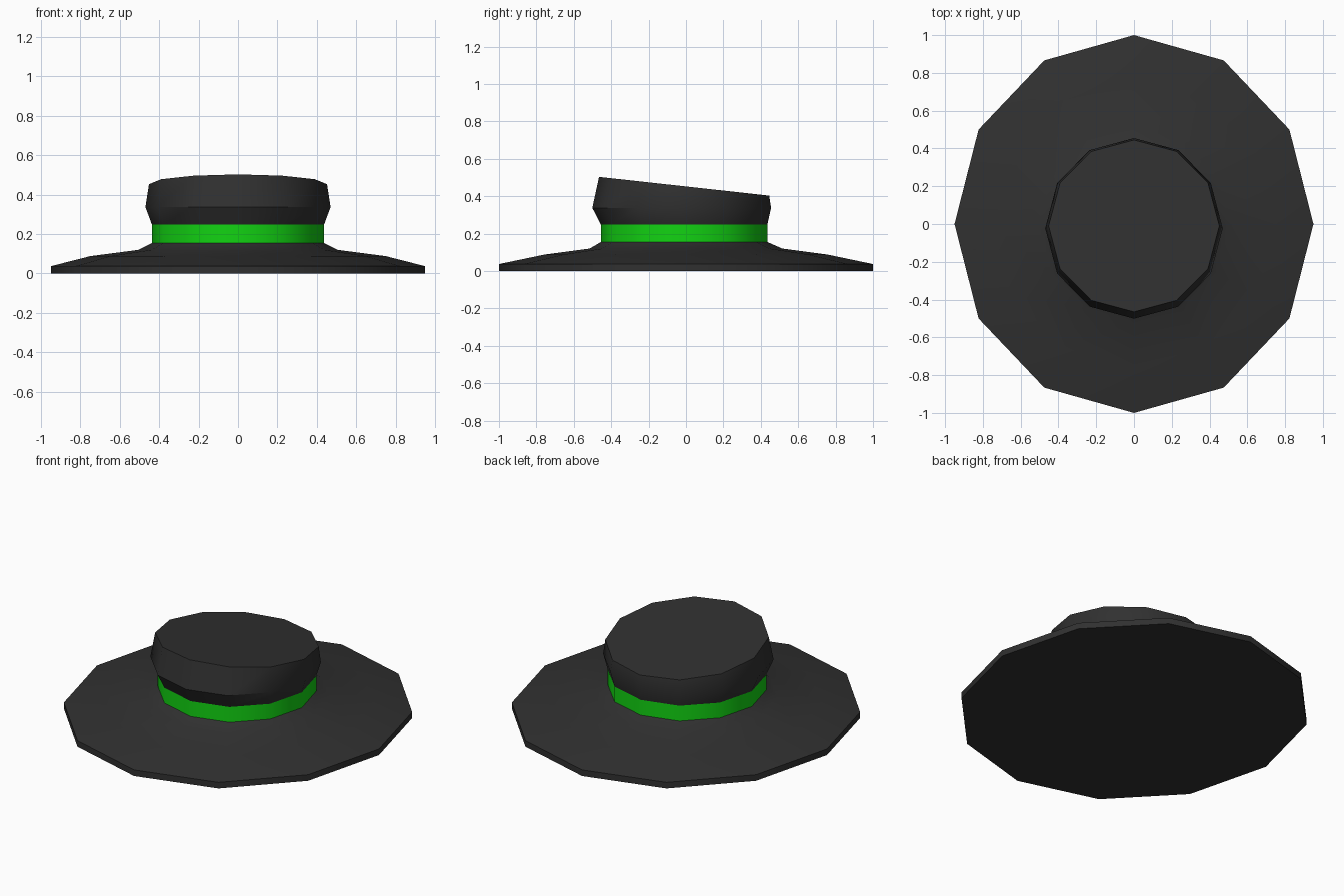
import bpy, bmesh, math

cube = bpy.data.objects.get("Cube")
if cube:
    bpy.data.objects.remove(cube, do_unlink=True)

SIDES = 12


def material(name, color):
    mat = bpy.data.materials.new(name)
    mat.use_nodes = True
    mat.diffuse_color = color
    mat.node_tree.nodes["Principled BSDF"].inputs["Base Color"].default_value = color
    return mat


def lathe(name, rings, mat, bottom=False, top=False):
    """Rings are (x radius, y radius, y centre, z, slope of z along y)."""
    bm = bmesh.new()
    loops = []
    for rx, ry, cy, z, slope in rings:
        loop = []
        for i in range(SIDES):
            a = math.tau * i / SIDES
            dy = ry * math.sin(a)
            loop.append(bm.verts.new((rx * math.cos(a), cy + dy, z + slope * dy)))
        loops.append(loop)
    for low, high in zip(loops, loops[1:]):
        for i in range(SIDES):
            j = (i + 1) % SIDES
            bm.faces.new((low[i], low[j], high[j], high[i]))
    if bottom:
        bm.faces.new(loops[0][::-1])
    if top:
        bm.faces.new(loops[-1])
    mesh = bpy.data.meshes.new(name)
    bm.to_mesh(mesh)
    bm.free()
    mesh.materials.append(mat)
    obj = bpy.data.objects.new(name, mesh)
    bpy.context.collection.objects.link(obj)
    bpy.ops.object.select_all(action="DESELECT")
    obj.select_set(True)
    bpy.context.view_layer.objects.active = obj
    bpy.ops.object.shade_smooth_by_angle(angle=math.radians(35))
    return obj


felt = material("black felt", (0.03, 0.03, 0.03, 1))
ribbon = material("green ribbon", (0.006, 0.65, 0.006, 1))

band_low = (0.437, 0.445, -0.01, 0.155, 0)
band_high = (0.437, 0.445, -0.01, 0.248, 0)

# Wide brim with a thin upright rim
lathe("brim", [
    (0.95, 1.0, 0, 0, 0),
    (0.95, 1.0, 0, 0.037, 0),
    (0.75, 0.755, 0, 0.088, 0),
    (0.505, 0.515, 0, 0.12, 0),
    band_low,
], felt, bottom=True)

# Ribbon around the foot of the crown
lathe("hat_band", [band_low, band_high], ribbon)

# Bulging crown with a flat top that tilts down to the back
lathe("crown", [
    band_high,
    (0.47, 0.478, -0.023, 0.337, 0),
    (0.452, 0.455, -0.01, 0.453, -0.11),
], felt, top=True)
